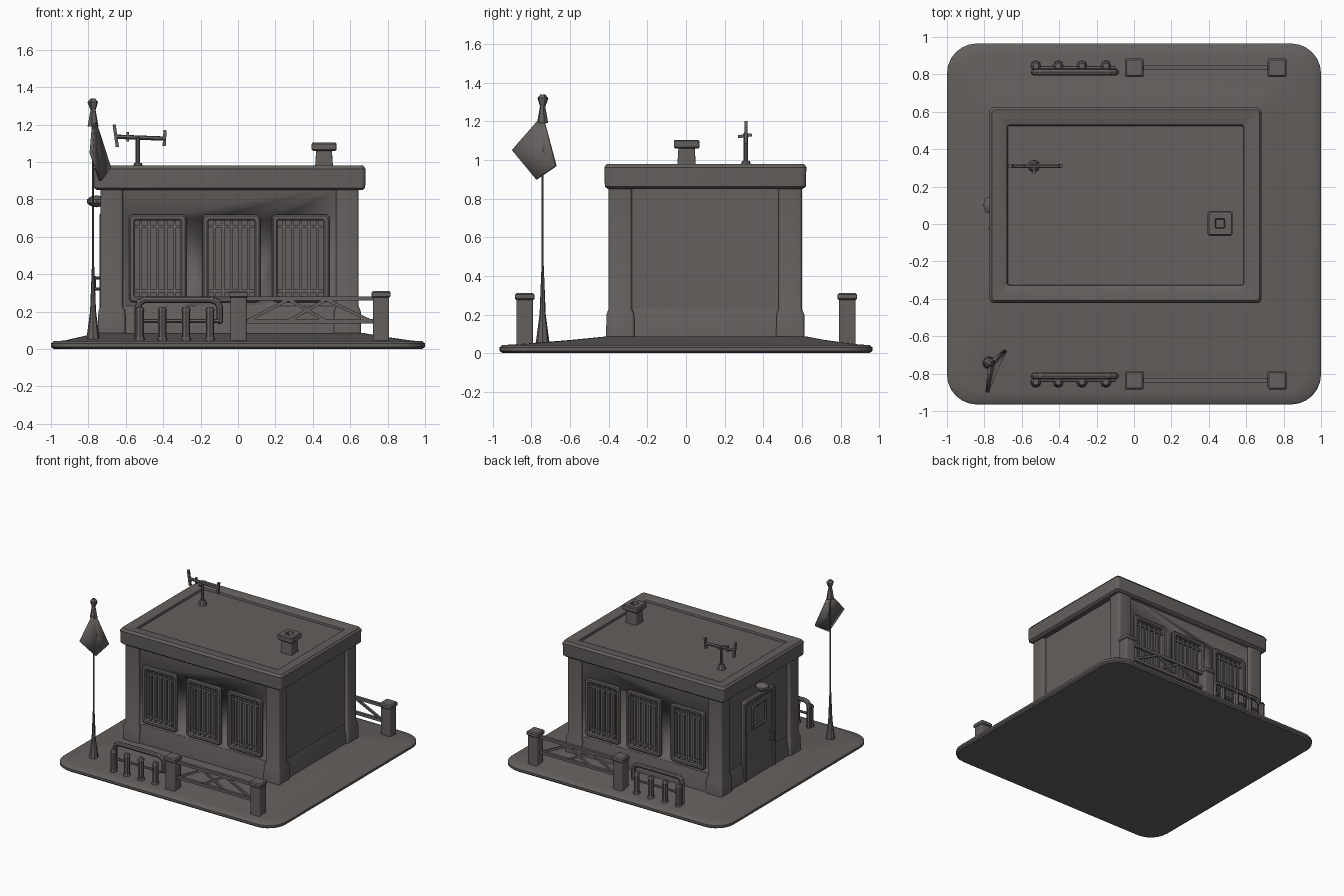
import bpy, bmesh, math
from mathutils import Vector, Matrix

if "Cube" in bpy.data.objects:
    bpy.data.objects.remove(bpy.data.objects["Cube"])

mat = bpy.data.materials.new("dusty_grey")
mat.diffuse_color = (0.125, 0.115, 0.108, 1)
mat.use_nodes = True
mat.node_tree.nodes["Principled BSDF"].inputs["Base Color"].default_value = mat.diffuse_color
HOUSE = (-0.045, 0.1, 0)          # building centre
ORIGIN = (0, 0, 0)


def finish(bm, name, loc=ORIGIN, mirror="", angle=35):
    """Turn a bmesh into an object, optionally mirrored on its local axes."""
    bmesh.ops.recalc_face_normals(bm, faces=bm.faces)
    me = bpy.data.meshes.new(name)
    bm.to_mesh(me)
    bm.free()
    me.shade_smooth()
    me.set_sharp_from_angle(angle=math.radians(angle))
    me.materials.append(mat)
    ob = bpy.data.objects.new(name, me)
    ob.location = loc
    bpy.context.collection.objects.link(ob)
    if mirror:
        m = ob.modifiers.new("mirror", 'MIRROR')
        m.use_axis = ["x" in mirror, "y" in mirror, False]
        m.use_mirror_merge = False
    return ob


def loft(bm, rings, closed=False, n=4, mx=Matrix()):
    """Skin rounded rectangles (cx, cy, half x, half y, radius, z)."""
    loops = []
    for cx, cy, hx, hy, r, z in rings:
        loop = []
        for q, (sx, sy) in enumerate(((1, 1), (-1, 1), (-1, -1), (1, -1))):
            for i in range(n + 1):
                a = (q + i / n) * math.pi / 2
                p = Vector((cx + sx * (hx - r) + r * math.cos(a),
                            cy + sy * (hy - r) + r * math.sin(a), z))
                loop.append(bm.verts.new(mx @ p))
        loops.append(loop)
    pairs = list(zip(loops, loops[1:])) + ([(loops[-1], loops[0])] if closed else [])
    for a, b in pairs:
        for i in range(len(a)):
            j = (i + 1) % len(a)
            bm.faces.new((a[i], a[j], b[j], b[i]))
    if not closed:
        bm.faces.new(loops[0][::-1])
        bm.faces.new(loops[-1])


def bar(bm, a, b, r1, r2=None, n=8):
    """Straight bar or cone between two points; n=4 gives a square bar."""
    a, b = Vector(a), Vector(b)
    d = b - a
    mx = (Matrix.Translation((a + b) / 2) @ d.to_track_quat('Z', 'Y').to_matrix().to_4x4()
          @ Matrix.Rotation(math.pi / 4, 4, 'Z'))
    bmesh.ops.create_cone(bm, cap_ends=True, segments=n, radius1=r1,
                          radius2=r1 if r2 is None else r2, depth=d.length, matrix=mx)


def box(bm, lo, hi):
    lo, hi = Vector(lo), Vector(hi)
    s = hi - lo
    bmesh.ops.create_cube(bm, size=1, matrix=Matrix.Translation((lo + hi) / 2)
                          @ Matrix.Diagonal((s.x, s.y, s.z, 1)))


def frame(bm, mx, hx, z0, z1, w, depth, cx=0):
    """Rounded raised frame lying in the local xy plane."""
    cy, hy = (z0 + z1) / 2, (z1 - z0) / 2
    e = 0.008
    loft(bm, [(cx, cy, hx, hy, .025, -.03), (cx, cy, hx, hy, .025, depth - e),
              (cx, cy, hx - e, hy - e, .02, depth),
              (cx, cy, hx - w + e, hy - w + e, .016, depth),
              (cx, cy, hx - w, hy - w, .012, depth - e), (cx, cy, hx - w, hy - w, .012, -.03)],
         closed=True, mx=mx)


# Ground slab, gently mounded towards the building
bm = bmesh.new()
loft(bm, [(0, 0, .985, .95, .15, 0), (0, 0, 1, .965, .16, .012), (0, 0, 1, .965, .16, .03),
          (0, 0, .985, .95, .15, .042), (0, 0, .93, .895, .12, .045),
          (-.03, .06, .80, .66, .08, .068), (-.045, .1, .72, .53, .05, .085)], n=6)
finish(bm, "ground_slab")

# Walls with window recesses
WINDOWS = (-.385, .01, .38)
bm = bmesh.new()
box(bm, (-.665, -.478, .04), (.665, .478, .9))
walls = finish(bm, "walls", HOUSE)
bm = bmesh.new()
for x in WINDOWS:
    for s in (-1, 1):
        box(bm, (x - .13, s * .478 - .045, .275), (x + .13, s * .478 + .045, .695))
cutter = finish(bm, "window_cutter", HOUSE)
cutter.hide_render = True
cutter.hide_viewport = True
cut = walls.modifiers.new("windows", 'BOOLEAN')
cut.object, cut.operation, cut.solver = cutter, 'DIFFERENCE', 'EXACT'

# Plinth skirt along the side wall and below the windows
bm = bmesh.new()
loft(bm, [(0, 0, .69, .503, .01, .05), (0, 0, .685, .498, .01, .14),
          (0, 0, .667, .48, .01, .23)])
finish(bm, "plinth_skirt", HOUSE)

# Corner pillars with wider feet
bm = bmesh.new()
c = (.63, .44)
loft(bm, [(*c, .074, .074, .015, .05), (*c, .072, .072, .015, .2), (*c, .06, .06, .015, .23),
          (*c, .06, .06, .015, .87)])
finish(bm, "corner_pillars", HOUSE, "xy")

# Parapet and recessed flat roof
bm = bmesh.new()
loft(bm, [(0, 0, .71, .505, .02, .85), (0, 0, .725, .52, .025, .862), (0, 0, .728, .523, .025, .962),
          (0, 0, .715, .51, .02, .98), (0, 0, .645, .44, .015, .98), (0, 0, .633, .428, .012, .972),
          (0, 0, .63, .425, .012, .955)])
finish(bm, "parapet_roof", HOUSE)

# Window frames and security bars, front and back
bm = bmesh.new()
mx = Matrix.Translation((0, -.478, 0)) @ Matrix.Rotation(math.pi / 2, 4, 'X')
for x in WINDOWS:
    frame(bm, mx, .154, .25, .72, .032, .02, cx=x)
finish(bm, "window_frames", HOUSE, "y")
bm = bmesh.new()
for x in WINDOWS:
    for i in range(-2, 3):
        bar(bm, (x + i * .045, -.474, .27), (x + i * .045, -.474, .7), .011, n=4)
    for z in (.31, .655):
        bar(bm, (x - .13, -.476, z), (x + .13, -.476, z), .011, n=4)
finish(bm, "window_bars", HOUSE, "y")

# Door on the left side: frame, leaf, small window, handle, lamp
side = (Matrix.Translation((-.665, 0, 0)) @ Matrix.Rotation(-math.pi / 2, 4, 'Z')
        @ Matrix.Rotation(math.pi / 2, 4, 'X'))
bm = bmesh.new()
frame(bm, side, .2, .05, .73, .035, .03)
finish(bm, "door_frame", HOUSE)
bm = bmesh.new()
box(bm, (-.677, -.168, .06), (-.65, .168, .7))
finish(bm, "door_leaf", HOUSE)
bm = bmesh.new()
frame(bm, side, .095, .46, .66, .022, .022)
finish(bm, "door_window", HOUSE)
bm = bmesh.new()
bar(bm, (-.725, -.125, .31), (-.725, -.125, .39), .01)
for z in (.32, .38):
    bar(bm, (-.67, -.125, z), (-.725, -.125, z), .008)
finish(bm, "door_handle", HOUSE)
bm = bmesh.new()
bmesh.ops.create_uvsphere(bm, u_segments=8, v_segments=5, radius=1, matrix=Matrix.Translation(
    (-.71, 0, .79)) @ Matrix.Diagonal((.055, .055, .032, 1)))
finish(bm, "door_lamp", HOUSE)

# Chimney with hollow cap
bm = bmesh.new()
c = (.46, .003)
loft(bm, [(*c, .05, .05, .008, .94), (*c, .042, .042, .008, 1.065)])
loft(bm, [(*c, .058, .058, .01, 1.058), (*c, .066, .066, .012, 1.066), (*c, .066, .066, .012, 1.097),
          (*c, .06, .06, .01, 1.104), (*c, .026, .026, .006, 1.104), (*c, .022, .022, .005, 1.07)])
finish(bm, "chimney")

# Roof antenna
bm = bmesh.new()
ax, ay = -.535, .31
bar(bm, (ax, ay, .95), (ax, ay, .995), .035, .02)
bar(bm, (ax, ay, .98), (ax, ay, 1.14), .012)
bar(bm, (-.65, ay, 1.135), (-.39, ay, 1.125), .012, n=6)
bar(bm, (-.645, ay, 1.08), (-.662, ay, 1.2), .012, n=4)
bar(bm, (-.395, ay, 1.085), (-.39, ay, 1.17), .012, n=4)
bar(bm, (-.535, ay - .04, 1.12), (-.53, ay + .03, 1.13), .011, n=4)
bar(bm, (-.59, ay, 1.11), (-.59, ay, 1.16), .009, n=4)
finish(bm, "roof_antenna")

# Flagpole with finial
bm = bmesh.new()
px, py = -.775, -.742
bar(bm, (px, py, .05), (px, py, .2), .036, .016)
bar(bm, (px, py, .2), (px, py, .45), .016, .006)
bar(bm, (px, py, .45), (px, py, 1.2), .005)
bar(bm, (px, py, 1.19), (px, py, 1.29), .03, .012, n=6)
bar(bm, (px, py, 1.28), (px, py, 1.32), .016, .03, n=5)
bar(bm, (px, py, 1.32), (px, py, 1.34), .03, .012, n=5)
finish(bm, "flagpole")

# Drooping folded flag
bm = bmesh.new()
top, mid, low, w1, w2 = [bm.verts.new(p) for p in (
    (px + .005, py, 1.23), (-.755, -.735, 1.04), (-.735, -.775, .9),
    (-.685, -.675, .97), (-.785, -.9, 1.05))]
for f in ((top, mid, w1), (mid, low, w1), (top, w2, mid), (mid, w2, low)):
    bm.faces.new(f)
flag = finish(bm, "flag", angle=10)
sol = flag.modifiers.new("thickness", 'SOLIDIFY')
sol.thickness, sol.offset = .018, 0

# Fence posts, rails and braces, front and back
bm = bmesh.new()
for x in (.002, .765):
    c = (x, -.835)
    loft(bm, [(*c, .043, .043, .008, .03), (*c, .043, .043, .008, .275), (*c, .05, .05, .008, .282),
              (*c, .05, .05, .008, .303), (*c, .042, .042, .008, .311)])
finish(bm, "fence_posts", mirror="y")
bm = bmesh.new()
for z in (.27, .148):
    bar(bm, (.03, -.835, z), (.74, -.835, z), .016, n=4)
for x0, z0, x1, z1 in ((.05, .15, .27, .265), (.27, .265, .47, .15), (.27, .15, .47, .265),
                       (.47, .265, .71, .15)):
    bar(bm, (x0, -.835, z0), (x1, -.835, z1), .012, n=4)
finish(bm, "fence_rails", mirror="y")

# Bent tube railing
bm = bmesh.new()
path = [(-.535, .04), (-.535, .225), (-.525, .25), (-.5, .263), (-.14, .263),
        (-.11, .25), (-.098, .225), (-.098, .15)]
for (x0, z0), (x1, z1) in zip(path, path[1:]):
    bar(bm, (x0, -.812, z0), (x1, -.812, z1), .018)
for x, z in path[1:]:
    bmesh.ops.create_uvsphere(bm, u_segments=8, v_segments=6, radius=.018,
                              matrix=Matrix.Translation((x, -.812, z)))
finish(bm, "tube_railing", mirror="y")

# Bollards with rounded heads
bm = bmesh.new()
for x in (-.525, -.405, -.278, -.15):
    bar(bm, (x, -.845, .04), (x, -.845, .065), .032, .024)
    bar(bm, (x, -.845, .05), (x, -.845, .21), .022)
    bar(bm, (x, -.845, .205), (x, -.845, .225), .028, .016)
bar(bm, (-.525, -.835, .15), (-.1, -.835, .15), .01, n=6)
finish(bm, "bollards", mirror="y")
